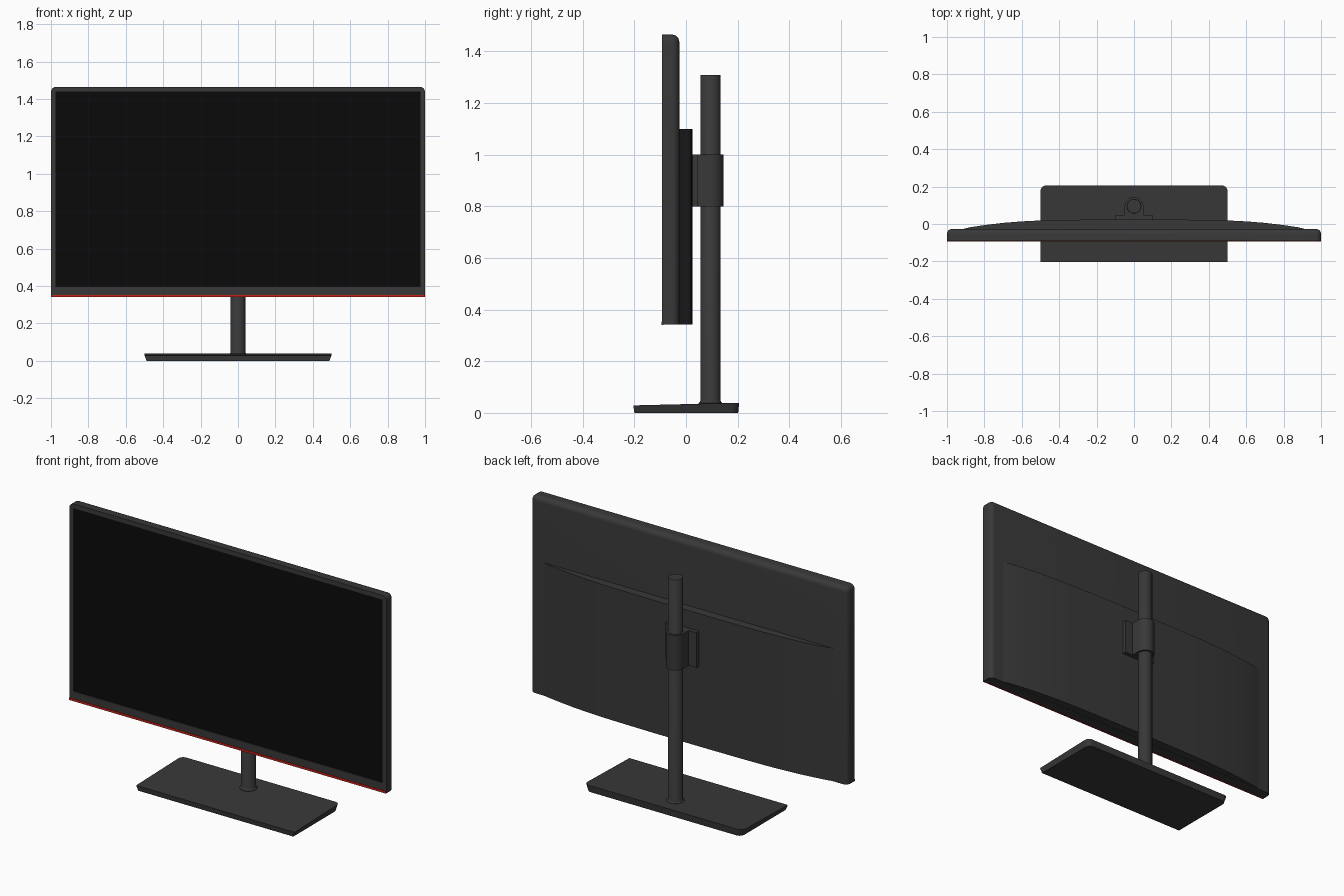
import bpy, bmesh
from math import pi, cos, sin, radians

if "Cube" in bpy.data.objects:
    bpy.data.objects.remove(bpy.data.objects["Cube"])


def material(name, rgb):
    m = bpy.data.materials.new(name)
    m.diffuse_color = (*rgb, 1)
    m.use_nodes = True
    m.node_tree.nodes["Principled BSDF"].inputs["Base Color"].default_value = m.diffuse_color
    return m


PLASTIC = material("dark_plastic", (0.04, 0.04, 0.04))
BLACK = material("screen_black", (0.003, 0.003, 0.003))
RED = material("accent_red", (0.6, 0.015, 0.01))


def finish(name, bm, mat):
    bmesh.ops.recalc_face_normals(bm, faces=bm.faces)
    me = bpy.data.meshes.new(name)
    bm.to_mesh(me)
    bm.free()
    ob = bpy.data.objects.new(name, me)
    bpy.context.collection.objects.link(ob)
    me.materials.append(mat)
    bpy.ops.object.select_all(action='DESELECT')
    ob.select_set(True)
    bpy.context.view_layer.objects.active = ob
    bpy.ops.object.shade_smooth_by_angle(angle=radians(35))
    return ob


def box_bm(x0, x1, y0, y1, z0, z1):
    bm = bmesh.new()
    bmesh.ops.create_cube(bm, size=1)
    for v in bm.verts:
        v.co = (x1 if v.co.x > 0 else x0, y1 if v.co.y > 0 else y0, z1 if v.co.z > 0 else z0)
    return bm


def box(name, x0, x1, y0, y1, z0, z1, mat):
    return finish(name, box_bm(x0, x1, y0, y1, z0, z1), mat)


def loft(name, rings, mat):
    """Skin a stack of matching closed rings and cap both ends."""
    bm = bmesh.new()
    vs = [[bm.verts.new(p) for p in r] for r in rings]
    n = len(vs[0])
    for a, b in zip(vs, vs[1:]):
        for i in range(n):
            j = (i + 1) % n
            bm.faces.new((a[i], a[j], b[j], b[i]))
    bm.faces.new(vs[0][::-1])
    bm.faces.new(vs[-1])
    return finish(name, bm, mat)


def prism(name, outline, z0, z1, mat):
    return loft(name, [[(x, y, z) for x, y in outline] for z in (z0, z1)], mat)


# Panel housing: rounded along the sides and top of the back, and at the top corners
bm = box_bm(-1, 1, -0.092, -0.026, 0.342, 1.465)
edges = []
for e in bm.edges:
    mid = (e.verts[0].co + e.verts[1].co) / 2
    back, top, side = mid.y > -0.03, mid.z > 1.4, abs(mid.x) > 0.9
    if (back and (top or side)) or (top and side):
        edges.append(e)
bmesh.ops.bevel(bm, geom=edges, offset=0.028, segments=6, profile=0.5, affect='EDGES')
housing = finish("panel_housing", bm, PLASTIC)

# Recess for the screen
cutter = box("recess_cutter", -0.975, 0.975, -0.2, -0.08, 0.396, 1.44, PLASTIC)
cutter.hide_render = True
cutter.display_type = 'WIRE'
mod = housing.modifiers.new("recess", 'BOOLEAN')
mod.object = cutter
mod.solver = 'EXACT'

box("screen", -0.975, 0.975, -0.087, -0.079, 0.396, 1.44, BLACK)
box("red_accent_strip", -1, 1, -0.0945, -0.088, 0.341, 0.353, RED)

# Curved bulge on the lower back
half = [(0.92, -0.028), (0.88, -0.018), (0.8, -0.006), (0.7, 0.006), (0.6, 0.014),
        (0.5, 0.019), (0.35, 0.022), (0.18, 0.024)]
curve = half + [(0, 0.0245)] + [(-x, y) for x, y in reversed(half)]
prism("back_bulge", curve + [(-0.92, -0.05), (0.92, -0.05)], 0.343, 1.1, PLASTIC)

# Height clamp: mounting plate and U-shaped sleeve
PY = 0.095
box("clamp_plate", -0.1, 0.1, 0.018, 0.047, 0.8, 1.0, PLASTIC)
arc = [(0.05 * cos(pi * i / 20), PY + 0.05 * sin(pi * i / 20)) for i in range(21)]
prism("clamp_sleeve", arc + [(-0.05, 0.04), (0.05, 0.04)], 0.8, 1.0, PLASTIC)

# Pole with a small flare at the foot
rings = []
for r, z in [(0.046, 0.03), (0.046, 0.038), (0.042, 0.041), (0.039, 0.048),
             (0.039, 1.306), (0.037, 1.309)]:
    rings.append([(r * cos(2 * pi * i / 48), PY + r * sin(2 * pi * i / 48), z) for i in range(48)])
loft("pole", rings, PLASTIC)

# Base: rounded back corners, undercut sides, top sloping down to the front
R = 0.03
corner = [(0.5 - R + R * cos(pi / 2 * i / 6), 0.206 - R + R * sin(pi / 2 * i / 6)) for i in range(7)]
outline = [(0.5, -0.204)] + corner + [(-x, y) for x, y in reversed(corner)] + [(-0.5, -0.204)]
bottom = [(x * 0.978, y * 0.98, 0) for x, y in outline]
top = [(x, y, 0.029 + 0.01 * (y + 0.204) / 0.41) for x, y in outline]
loft("base", [bottom, top], PLASTIC)
